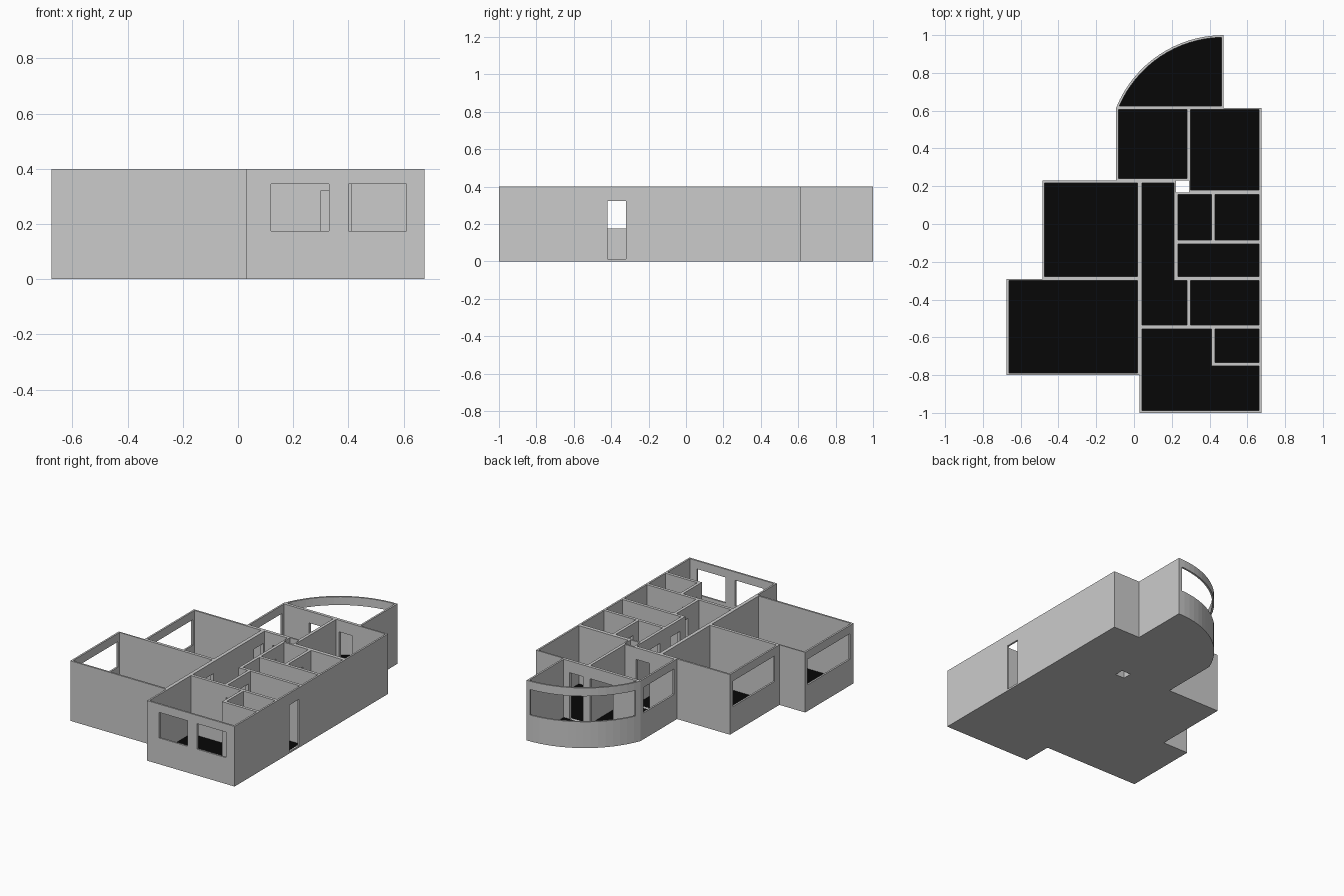
import bpy, bmesh
from math import radians, cos, sin

CX, CY = 0.475, 0.386          # centre of the curved bay
FLOOR, TOP = 0.01, 0.4
SILL, HEAD, DOOR = 0.175, 0.345, 0.322


def rect(x0, x1, y0, y1):
    return [(x0, y0), (x1, y0), (x1, y1), (x0, y1)]


def arc(r, a0, a1, n=16):
    angles = [radians(a0 + (a1 - a0) * i / n) for i in range(n + 1)]
    return [(CX + r * cos(a), CY + r * sin(a)) for a in angles]


def prisms(name, parts):
    """One object from a list of (outline, z0, z1) extrusions."""
    bm = bmesh.new()
    for outline, z0, z1 in parts:
        f = bm.faces.new([bm.verts.new((x, y, z0)) for x, y in outline])
        ext = bmesh.ops.extrude_face_region(bm, geom=[f])["geom"]
        verts = [v for v in ext if isinstance(v, bmesh.types.BMVert)]
        bmesh.ops.translate(bm, verts=verts, vec=(0, 0, z1 - z0))
    bmesh.ops.recalc_face_normals(bm, faces=bm.faces)
    me = bpy.data.meshes.new(name)
    bm.to_mesh(me)
    bm.free()
    ob = bpy.data.objects.new(name, me)
    bpy.context.collection.objects.link(ob)
    return ob


def cut(target, cutter):
    mod = target.modifiers.new("cut", "BOOLEAN")
    mod.operation, mod.solver, mod.object = "DIFFERENCE", "EXACT", cutter
    bpy.context.view_layer.objects.active = target
    bpy.ops.object.modifier_apply(modifier=mod.name)
    bpy.data.objects.remove(cutter)


# Solid block with the outer outline of the house
outline = [(0.03, -1), (0.675, -1), (0.675, 0.615), (0.475, 0.615)]
outline += arc(0.614, 90, 158.1)
outline += [(-0.095, 0.23), (-0.485, 0.23), (-0.485, -0.29),
            (-0.675, -0.29), (-0.675, -0.8), (0.03, -0.8)]
house = prisms("house_walls", [(outline, 0, TOP)])

# Room outlines
rooms = [
    [(0.463, 0.625)] + arc(0.602, 91.2, 156.6) + [(-0.076, 0.625)],
    rect(-0.083, 0.28, 0.24, 0.605),
    rect(0.30, 0.663, 0.18, 0.605),
    rect(-0.473, 0.018, -0.278, 0.218),
    rect(-0.663, 0.018, -0.788, -0.298),
    [(0.042, -0.535), (0.28, -0.535), (0.28, -0.298), (0.212, -0.298),
     (0.212, 0.218), (0.042, 0.218)],
    rect(0.232, 0.41, -0.086, 0.155),
    rect(0.43, 0.663, -0.086, 0.155),
    rect(0.232, 0.663, -0.278, -0.106),
    rect(0.30, 0.663, -0.535, -0.298),
    rect(0.43, 0.663, -0.733, -0.555),
    [(0.042, -0.988), (0.663, -0.988), (0.663, -0.753), (0.41, -0.753),
     (0.41, -0.555), (0.042, -0.555)],
]
shaft = (rect(0.222, 0.29, 0.168, 0.23), -0.1, 0.5)
cut(house, prisms("room_cutter", [(r, FLOOR, 0.5) for r in rooms] + [shaft]))

# Windows and doors
windows = [
    rect(-0.70, -0.65, -0.76, -0.315),
    rect(-0.50, -0.46, -0.24, 0.20),
    rect(-0.12, -0.07, 0.26, 0.58),
    rect(0.12, 0.33, -1.02, -0.97),
    rect(0.40, 0.61, -1.02, -0.97),
    arc(0.65, 92.5, 155) + arc(0.575, 155, 92.5),
]
doors = [
    rect(0.65, 0.70, -0.42, -0.32),      # entrance
    rect(0.27, 0.31, -0.42, -0.32),
    rect(0.01, 0.05, -0.42, -0.32),
    rect(0.01, 0.05, 0.11, 0.21),
    rect(0.205, 0.24, -0.03, 0.07),
    rect(0.205, 0.24, -0.24, -0.14),
    rect(0.40, 0.44, -0.03, 0.07),
    rect(0.40, 0.44, -0.70, -0.60),
    rect(0.30, 0.40, -0.56, -0.53),
    rect(0.10, 0.20, 0.21, 0.25),
    rect(0.32, 0.42, 0.595, 0.635),
    rect(0.10, 0.27, 0.595, 0.635),
]
cut(house, prisms("opening_cutter", [(w, SILL, HEAD) for w in windows]
                  + [(d, FLOOR + 0.002, DOOR) for d in doors]))

# Black floor coverings
floors = prisms("floor_coverings", [(r, FLOOR - 0.002, FLOOR + 0.003) for r in rooms])
black = bpy.data.materials.new("black_floor")
black.diffuse_color = (0.002, 0.002, 0.002, 1)
floors.data.materials.append(black)
